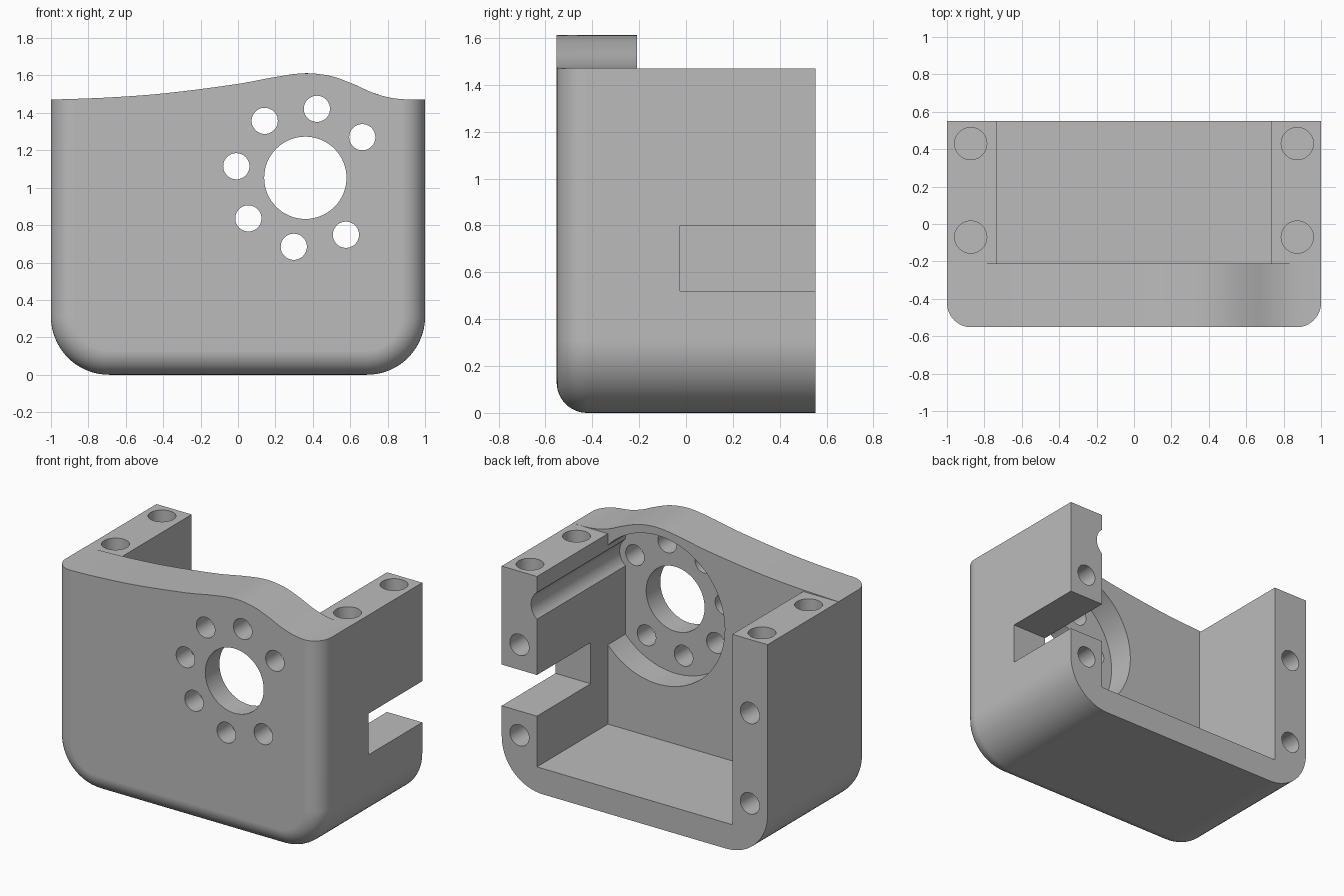
import bpy, bmesh, math
from mathutils import Vector

cube = bpy.data.objects.get("Cube")
if cube:
    bpy.data.objects.remove(cube, do_unlink=True)

# Main dimensions
FRONT, BACK, WALL, RECESS = -0.552, 0.552, -0.21, -0.40
RIM, FLOOR, INNER = 1.47, 0.175, 0.735
CORNER, FILLET = 0.31, 0.13
DIAL_X, DIAL_Z = 0.36, 1.053

grey = bpy.data.materials.new("plain grey")
grey.use_nodes = True
grey.diffuse_color = (0.5, 0.5, 0.5, 1)
grey.node_tree.nodes["Principled BSDF"].inputs["Base Color"].default_value = (0.5, 0.5, 0.5, 1)


def loft(name, rings):
    """Closed solid through rings of equal point count."""
    bm = bmesh.new()
    loops = [[bm.verts.new(p) for p in ring] for ring in rings]
    for a, b in zip(loops, loops[1:]):
        for i in range(len(a)):
            j = (i + 1) % len(a)
            bm.faces.new((a[i], a[j], b[j], b[i]))
    bm.faces.new(loops[0])
    bm.faces.new(loops[-1])
    bmesh.ops.recalc_face_normals(bm, faces=bm.faces)
    mesh = bpy.data.meshes.new(name)
    bm.to_mesh(mesh)
    bm.free()
    obj = bpy.data.objects.new(name, mesh)
    bpy.context.collection.objects.link(obj)
    mesh.materials.append(grey)
    return obj


def box(name, x0, x1, y0, y1, z0, z1):
    base = [(x0, y0), (x1, y0), (x1, y1), (x0, y1)]
    return loft(name, [[(x, y, z) for x, y in base] for z in (z0, z1)])


def rod(name, x, z, r, y0, y1, sides=48, limit=9.0):
    """Cylinder along y, optionally flattened at a largest x."""
    angles = [math.tau * i / sides for i in range(sides)]
    pts = [(x + r * math.cos(a), z + r * math.sin(a)) for a in angles]
    if limit < x + r:
        dz = math.sqrt(r * r - (limit - x) ** 2)
        inside = [p for p in pts if p[0] < limit]
        inside += [(limit, z - dz), (limit, z + dz)]
        pts = sorted(inside, key=lambda p: math.atan2(p[1] - z, p[0] - x))
    return loft(name, [[(px, y, pz) for px, pz in pts] for y in (y0, y1)])


def upright(name, x, y, r, z0, z1, sides=48):
    angles = [math.tau * i / sides for i in range(sides)]
    return loft(name, [[(x + r * math.cos(a), y + r * math.sin(a), z) for a in angles]
                       for z in (z0, z1)])


# Wavy top edge of the front wall
WAVE = [(-1, 1.471), (-0.7, 1.482), (-0.4, 1.504), (0, 1.555), (0.2, 1.592),
        (0.36, 1.612), (0.5, 1.596), (0.62, 1.553), (0.72, 1.508), (0.82, 1.48),
        (0.92, 1.471), (1, 1.471)]


def slope(i):
    a, b = WAVE[max(i - 1, 0)], WAVE[min(i + 1, len(WAVE) - 1)]
    return (b[1] - a[1]) / (b[0] - a[0])


def wave(x):
    i = max(k for k in range(len(WAVE) - 1) if WAVE[k][0] <= x)
    (x0, z0), (x1, z1) = WAVE[i], WAVE[i + 1]
    h = x1 - x0
    t = (x - x0) / h
    return (z0 * (1 + 2 * t) * (1 - t) ** 2 + z1 * t * t * (3 - 2 * t)
            + h * t * (1 - t) * (slope(i) * (1 - t) - slope(i + 1) * t))


def outline(y, inset):
    """Section with rounded bottom corners and the wavy top."""
    w, r = 1 - inset, CORNER - inset
    pts = []
    for side, start in ((-1, math.pi), (1, 1.5 * math.pi)):
        for k in range(17):
            a = start + k * math.pi / 32
            pts.append((side * (1 - CORNER) + r * math.cos(a), y, CORNER + r * math.sin(a)))
    for k in range(61):
        x = w * (1 - k / 30)
        pts.append((x, y, wave(x)))
    return pts


# Housing body with a rounded front edge
rings = []
for k in range(13):
    a = k * math.pi / 24
    rings.append(outline(FRONT + FILLET * (1 - math.cos(a)), FILLET * (1 - math.sin(a))))
rings.append(outline(BACK, 0))
housing = loft("housing", rings)

# Openings: lowered rim, cavity, side slot, dial recess and screwdriver channel
cutters = [
    box("rim_cut", -2, 2, WALL, 1, RIM, 3),
    box("cavity_cut", -INNER, INNER, WALL, 1, FLOOR, 3),
    box("slot_cut", 0.6, 2, -0.025, 1, 0.52, 0.80),
    rod("recess_cut", DIAL_X, DIAL_Z, 0.505, RECESS, -0.1, 96, INNER),
    rod("dial_hole_cut", DIAL_X, DIAL_Z, 0.22, -1, 0, 64),
]

# Ring of bolt holes with one position left out
for k in range(7):
    a = math.radians(35.5 + 45 * k)
    x, z = DIAL_X + 0.374 * math.cos(a), DIAL_Z + 0.374 * math.sin(a)
    cutters.append(rod("bolt_hole_cut", x, z, 0.07, -1, -0.3))
    if k == 0:
        cutters.append(rod("channel_cut", x, z, 0.115, RECESS, 1))

# Screw holes in the column tops and back faces
for side in (-1, 1):
    for y in (-0.07, 0.43):
        cutters.append(upright("top_hole_cut", side * 0.873, y, 0.086, RIM - 0.4, 2))
    for z in (0.355, 0.97):
        cutters.append(rod("back_hole_cut", side * 0.867, z, 0.072, BACK - 0.4, 1))

bpy.context.view_layer.objects.active = housing
for cutter in cutters:
    cutter.hide_render = True
    cut = housing.modifiers.new("cut", "BOOLEAN")
    cut.operation, cut.solver, cut.object = "DIFFERENCE", "EXACT", cutter
    bpy.ops.object.modifier_apply(modifier=cut.name)
    bpy.data.objects.remove(cutter, do_unlink=True)

# Smooth curved surfaces, crisp edges
bpy.ops.object.select_all(action="DESELECT")
housing.select_set(True)
bpy.ops.object.shade_smooth_by_angle(angle=math.radians(30))
weighted = housing.modifiers.new("weighted normals", "WEIGHTED_NORMAL")
weighted.keep_sharp = True
